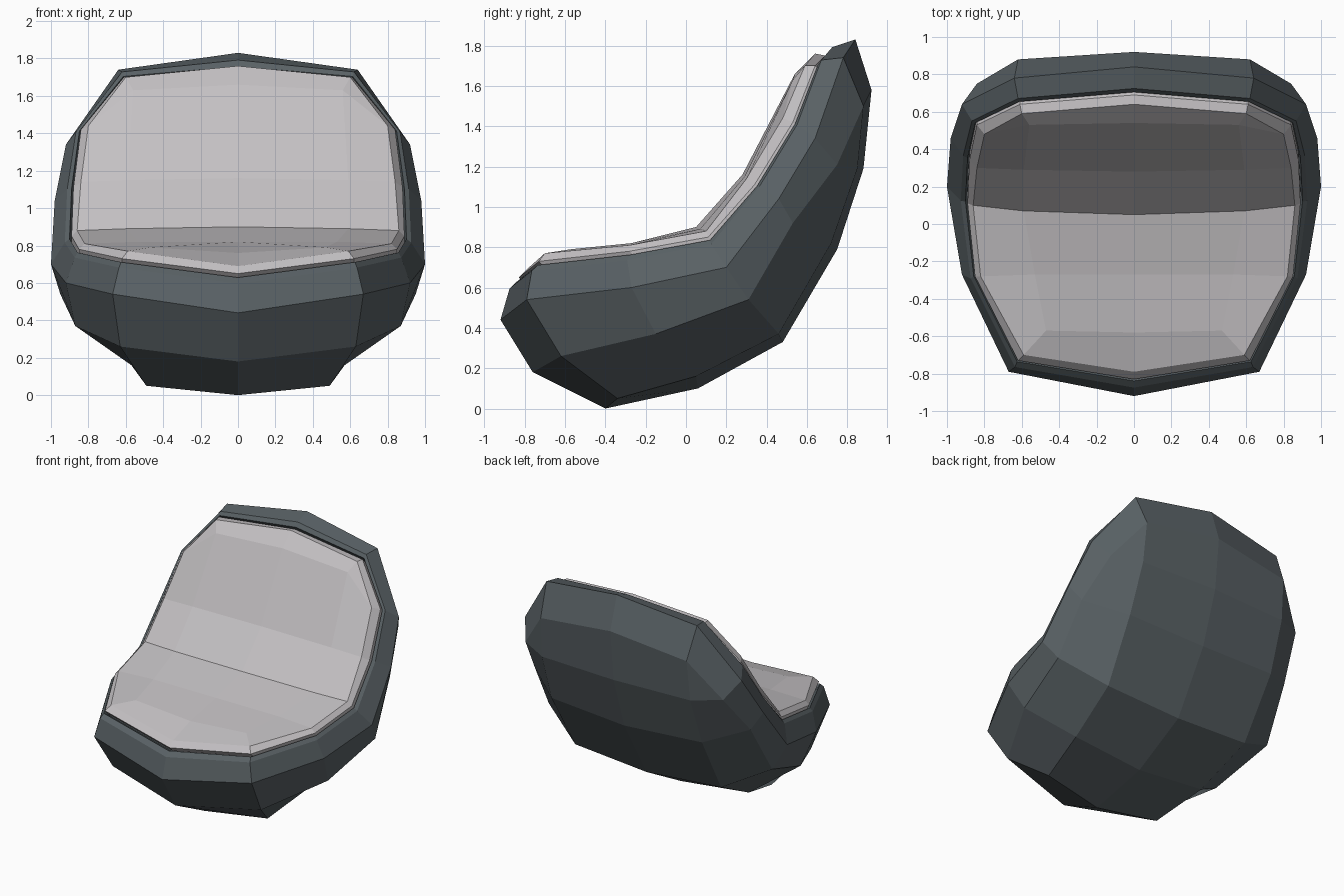
import bpy
import bmesh
from mathutils import Vector

if "Cube" in bpy.data.objects:
    bpy.data.objects.remove(bpy.data.objects["Cube"], do_unlink=True)


def make_material(name, colour):
    mat = bpy.data.materials.new(name)
    mat.use_nodes = True
    mat.diffuse_color = (*colour, 1)
    mat.node_tree.nodes["Principled BSDF"].inputs["Base Color"].default_value = (*colour, 1)
    return mat


def points(*coords):
    return [Vector(c) for c in coords]


def shifted(ring, depth):
    """Push points away from the sitter, into the chair."""
    return [p + Vector((0, depth, -depth)) for p in ring]


def blend(ring_a, ring_b, factor):
    return [a.lerp(b, factor) for a, b in zip(ring_a, ring_b)]


def strip(faces, ring_a, ring_b):
    """Quads between two point rows of equal length."""
    for i in range(len(ring_a) - 1):
        faces.append([ring_a[i], ring_a[i + 1], ring_b[i + 1], ring_b[i]])


def cap(faces, ring, column, middle):
    """Fill a half ring with one side column and the middle column."""
    faces.append([ring[0], ring[1], column[0], middle[0]])
    strip(faces, ring[1:6], column)
    faces.append([ring[5], ring[6], column[4]])
    faces.append([ring[6], ring[7], middle[4], column[4]])
    strip(faces, column, middle)


def build(name, faces, mat):
    """Make both halves from the left half and weld them."""
    bm = bmesh.new()
    for side in (1, -1):
        for face in faces:
            bm.faces.new([bm.verts.new((p.x * side, p.y, p.z)) for p in face])
    bmesh.ops.remove_doubles(bm, verts=bm.verts, dist=0.0005)
    bmesh.ops.recalc_face_normals(bm, faces=bm.faces)
    mesh = bpy.data.meshes.new(name)
    bm.to_mesh(mesh)
    bm.free()
    mesh.materials.append(mat)
    obj = bpy.data.objects.new(name, mesh)
    bpy.context.collection.objects.link(obj)
    return obj


# Half rings run from front centre, round the left side, to back centre
shell_edge = points((0, -.92, .44), (.67, -.79, .54), (.92, -.27, .6), (1, .2, .7),
                    (.98, .46, 1.04), (.92, .64, 1.34), (.64, .78, 1.74), (0, .84, 1.83))
shell_lower = points((0, -.76, .18), (.63, -.62, .26), (.87, -.15, .37), (.95, .31, .54),
                     (.92, .53, .92), (.84, .75, 1.21), (.62, .88, 1.5), (0, .92, 1.58))
shell_column = points((.49, -.34, .05), (.57, .05, .16), (.62, .46, .37),
                      (.64, .72, .82), (.63, .85, 1.19))
shell_middle = points((0, -.4, 0), (0, .06, .1), (0, .48, .33), (0, .75, .79), (0, .88, 1.19))

# Cushion border, raised lip and padded top
pad_border = points((0, -.83, .65), (.62, -.73, .73), (.85, -.28, .78), (.89, .11, .85),
                    (.88, .34, 1.11), (.84, .53, 1.42), (.61, .64, 1.7), (0, .69, 1.75))
pad_lip = points((0, -.79, .69), (.59, -.7, .77), (.82, -.28, .81), (.86, .1, .88),
                 (.84, .3, 1.14), (.8, .48, 1.44), (.6, .59, 1.7), (0, .64, 1.76))
pad_column = points((.47, -.57, .79), (.53, -.27, .82), (.59, .07, .89),
                    (.59, .29, 1.15), (.56, .53, 1.63))
pad_middle = points((0, -.58, .76), (0, -.27, .82), (0, .05, .9), (0, .28, 1.16), (0, .54, 1.66))

slate = make_material("dark slate", (.1, .12, .13))
pale = make_material("pale grey", (.55, .53, .545))

# Outer shell with its rolled rim and a recess under the cushion
rim = shifted(blend(pad_border, shell_edge, .33), -.015)
rim_inner = blend(pad_border, shell_edge, .1)
recess = shifted(pad_border, .06)
shell = []
cap(shell, shell_lower, shell_column, shell_middle)
for a, b in ((shell_lower, shell_edge), (shell_edge, rim), (rim, rim_inner), (rim_inner, recess)):
    strip(shell, a, b)
cap(shell, recess, shifted(pad_column, .09), shifted(pad_middle, .09))
build("chair_shell", shell, slate)

# Folded seat and back cushion
under = shifted(pad_border, .04)
cushion = []
cap(cushion, pad_lip, pad_column, pad_middle)
strip(cushion, pad_lip, pad_border)
strip(cushion, pad_border, under)
cap(cushion, under, shifted(pad_column, .07), shifted(pad_middle, .07))
build("seat_cushion", cushion, pale)
